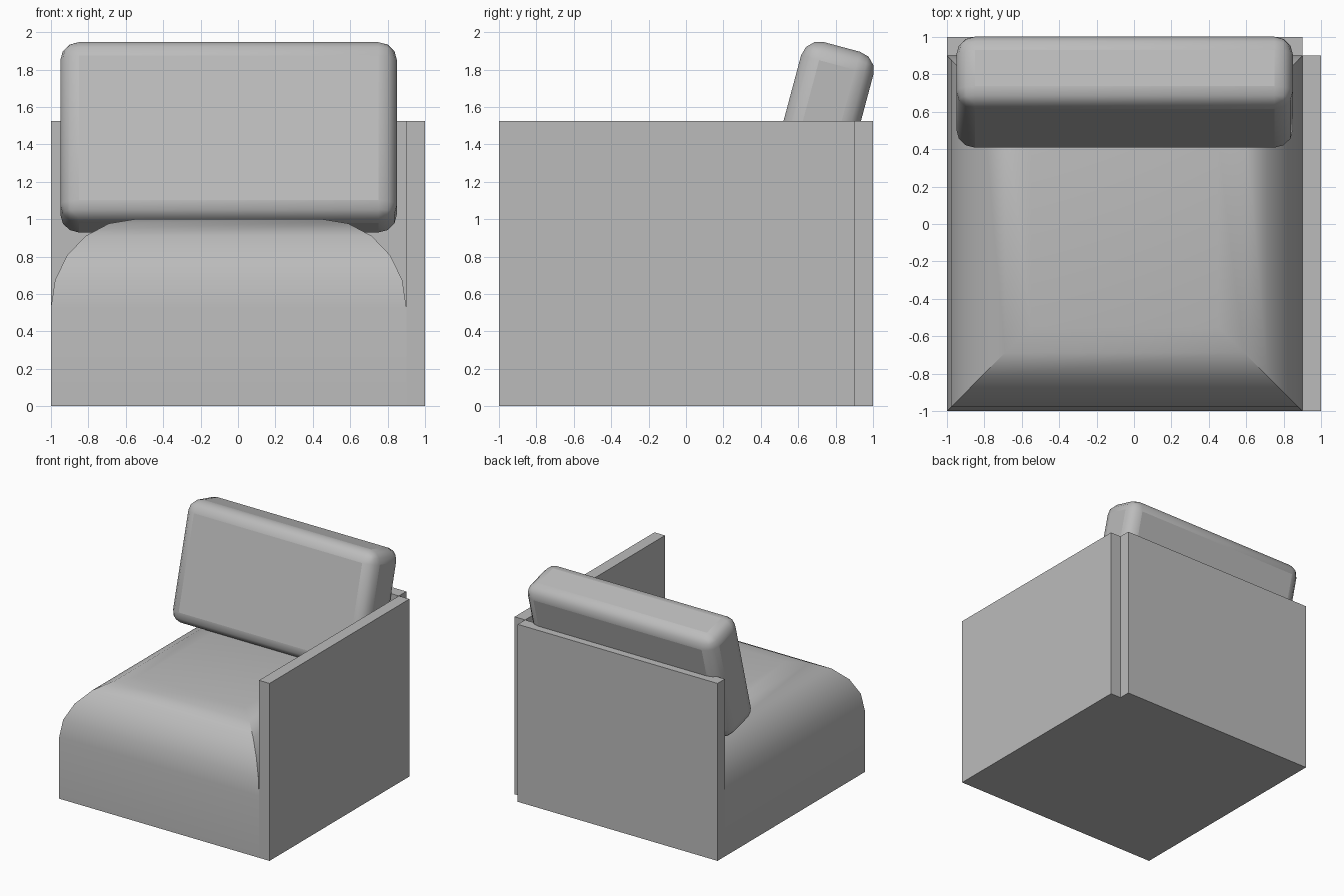
import bpy
import bmesh
import math

cube = bpy.data.objects.get("Cube")
if cube:
    bpy.data.objects.remove(cube, do_unlink=True)

fabric = bpy.data.materials.new("grey fabric")
fabric.use_nodes = True
GREY = (0.5, 0.5, 0.5, 1)
fabric.diffuse_color = GREY
fabric.node_tree.nodes["Principled BSDF"].inputs["Base Color"].default_value = GREY


def add_object(name, bm):
    bmesh.ops.recalc_face_normals(bm, faces=bm.faces)
    mesh = bpy.data.meshes.new(name)
    bm.to_mesh(mesh)
    bm.free()
    mesh.materials.append(fabric)
    obj = bpy.data.objects.new(name, mesh)
    bpy.context.collection.objects.link(obj)
    return obj


def add_box(name, low, high):
    bm = bmesh.new()
    bmesh.ops.create_cube(bm, size=1)
    for v in bm.verts:
        v.co = [(a + b) / 2 + c * (b - a) for a, b, c in zip(low, high, v.co)]
    return add_object(name, bm)


def smooth(obj, degrees=30):
    bpy.ops.object.select_all(action="DESELECT")
    obj.select_set(True)
    bpy.context.view_layer.objects.active = obj
    bpy.ops.object.shade_smooth_by_angle(angle=math.radians(degrees))


# Side and back panels, meeting at an open notch in the corner
LEFT, RIGHT, FRONT, BACK = 0.9, -1, -1, 0.9
PANEL_TOP = 1.525
add_box("arm_panel", (LEFT, FRONT, 0), (1, BACK, PANEL_TOP))
add_box("back_panel", (RIGHT, BACK, 0), (LEFT, 1, PANEL_TOP))

# Seat block: a stack of shrinking rectangles gives rounded, mitred edges
ROUND_START, ROUND_HEIGHT, ROUND_WIDTH, STEPS = 0.53, 0.47, 0.45, 5
profile = [(0, 0)]
for i in range(STEPS + 1):
    a = math.pi / 2 * i / STEPS
    profile.append((ROUND_WIDTH * (1 - math.cos(a)),
                    ROUND_START + ROUND_HEIGHT * math.sin(a)))
bm = bmesh.new()
rings = []
for inset, z in profile:
    x0, x1, y0, y1 = RIGHT + inset, LEFT - inset, FRONT + inset, BACK - inset
    rings.append([bm.verts.new((x, y, z))
                  for x, y in ((x0, y0), (x1, y0), (x1, y1), (x0, y1))])
for lower, upper in zip(rings, rings[1:]):
    for i in range(4):
        j = (i + 1) % 4
        bm.faces.new((lower[i], lower[j], upper[j], upper[i]))
bm.faces.new(rings[0])
bm.faces.new(rings[-1])
smooth(add_object("seat", bm))

# Back cushion, rounded and leaning over the back panel
cushion = add_box("back_cushion", (-0.9, -0.2, -0.5), (0.9, 0.2, 0.5))
cushion.location = (-0.05, 0.705, 1.4375)
cushion.rotation_euler.x = math.radians(-15)
bevel = cushion.modifiers.new("rounded_edges", "BEVEL")
bevel.width = 0.1
bevel.segments = 3
smooth(cushion, 40)
